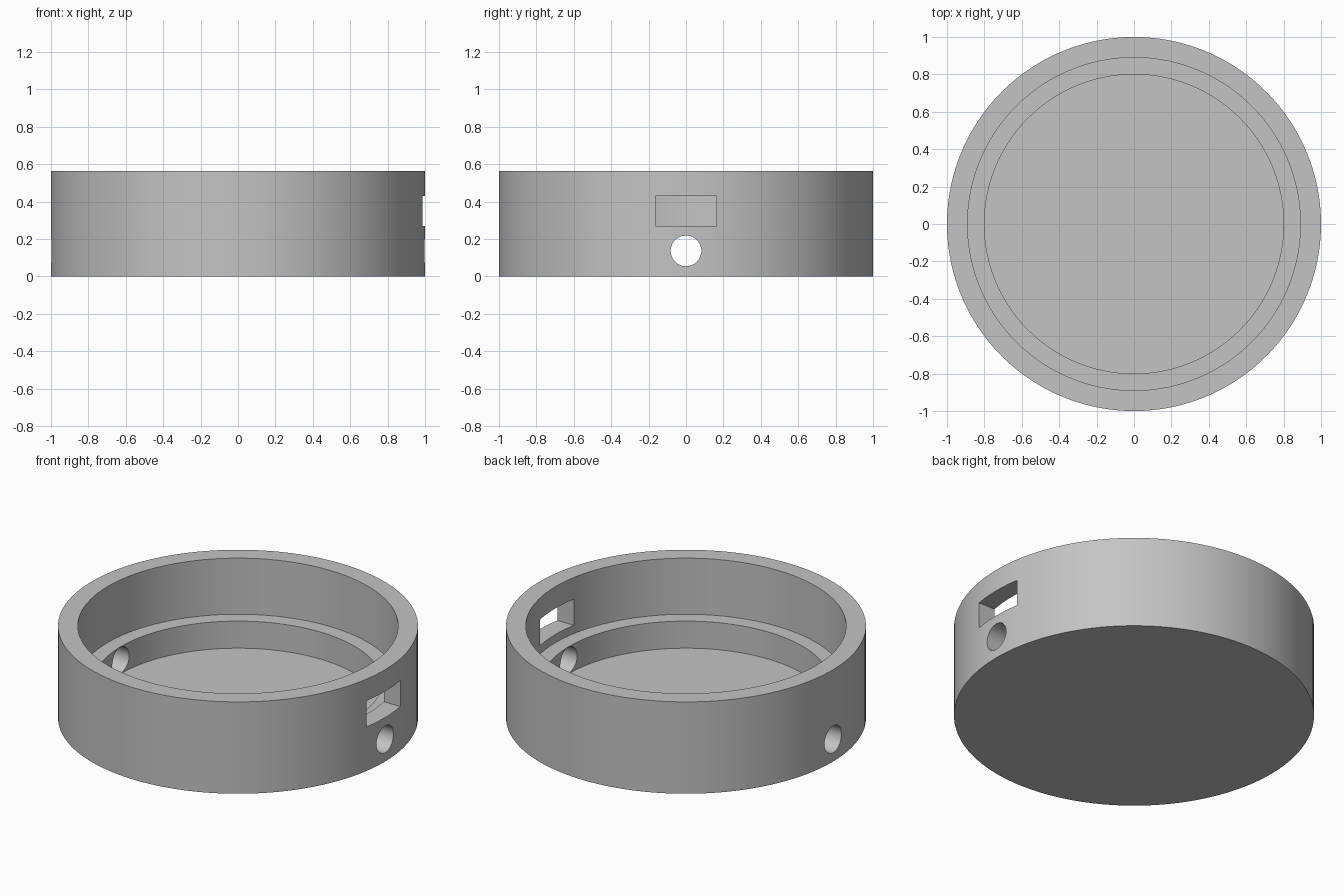
import bpy
import bmesh
from math import pi, radians
from mathutils import Matrix, Vector

if "Cube" in bpy.data.objects:
    bpy.data.objects.remove(bpy.data.objects["Cube"], do_unlink=True)

SEGMENTS = 120
HEIGHT, LEDGE_Z, FLOOR_Z = 0.563, 0.219, 0.053
OUTER_R, RIM_R, FLOOR_R = 1.0, 0.89, 0.80

grey = bpy.data.materials.new("plain grey")
grey.use_nodes = True
colour = (0.55, 0.55, 0.55, 1)
grey.diffuse_color = colour
grey.node_tree.nodes["Principled BSDF"].inputs["Base Color"].default_value = colour


def add_object(name, bm):
    mesh = bpy.data.meshes.new(name)
    bmesh.ops.recalc_face_normals(bm, faces=bm.faces)
    bm.to_mesh(mesh)
    bm.free()
    mesh.materials.append(grey)
    obj = bpy.data.objects.new(name, mesh)
    bpy.context.collection.objects.link(obj)
    return obj


# Round tray: rings joined from the underside, up the wall and down to the floor
bm = bmesh.new()
profile = [(OUTER_R, 0), (OUTER_R, HEIGHT), (RIM_R, HEIGHT),
           (RIM_R, LEDGE_Z), (FLOOR_R, LEDGE_Z), (FLOOR_R, FLOOR_Z)]
rings = []
for radius, z in profile:
    ring = bmesh.ops.create_circle(bm, segments=SEGMENTS, radius=radius,
                                   matrix=Matrix.Translation((0, 0, z)))
    rings.append(ring["verts"])
for low, high in zip(rings, rings[1:]):
    for i in range(SEGMENTS):
        j = (i + 1) % SEGMENTS
        bm.faces.new((low[i], low[j], high[j], high[i]))
bm.faces.new(rings[0])
bm.faces.new(rings[-1])
tray = add_object("round_tray", bm)

# Cutter for the cable hole running through both sides
bm = bmesh.new()
bmesh.ops.create_cone(bm, cap_ends=True, segments=48, radius1=0.082, radius2=0.082, depth=3,
                      matrix=Matrix.Translation((0, 0, 0.136)) @ Matrix.Rotation(pi / 2, 4, 'Y'))
hole_cutter = add_object("cable_hole_cutter", bm)

# Cutter for the rectangular window in the left wall
bm = bmesh.new()
bmesh.ops.create_cube(bm, size=1, matrix=Matrix.Translation((1, 0, 0.35))
                      @ Matrix.Diagonal(Vector((0.6, 0.326, 0.16, 1))))
window_cutter = add_object("window_cutter", bm)

# Cut the openings
bpy.context.view_layer.objects.active = tray
for cutter in (hole_cutter, window_cutter):
    cutter.hide_render = True
    cut = tray.modifiers.new(cutter.name, 'BOOLEAN')
    cut.operation = 'DIFFERENCE'
    cut.solver = 'EXACT'
    cut.object = cutter
    bpy.ops.object.modifier_apply(modifier=cut.name)
    bpy.data.objects.remove(cutter, do_unlink=True)

# Smooth the round walls, keep the edges crisp
bpy.ops.object.select_all(action='DESELECT')
tray.select_set(True)
bpy.ops.object.shade_smooth_by_angle(angle=radians(30))
